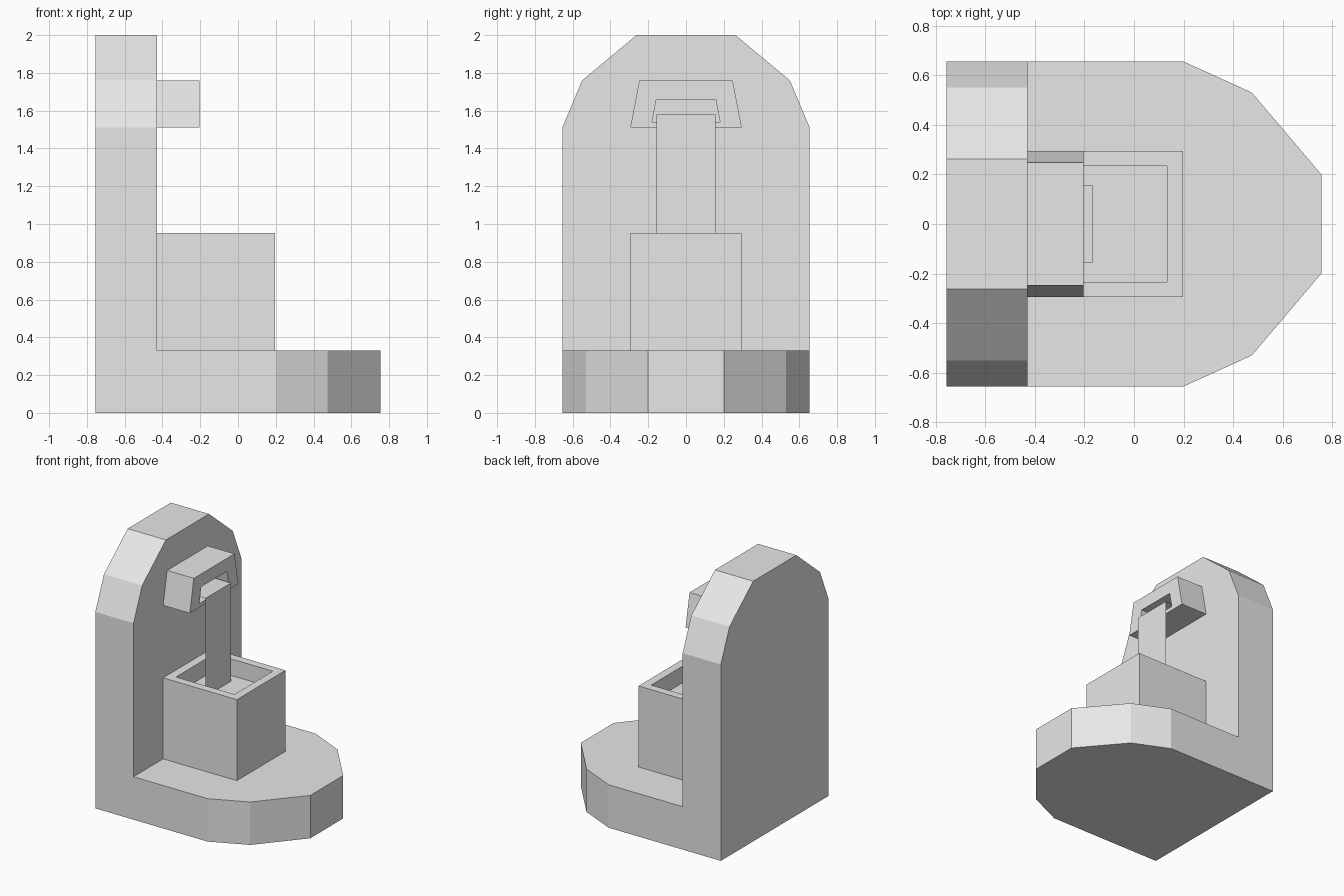
import bpy
import bmesh

cube = bpy.data.objects.get("Cube")
if cube:
    bpy.data.objects.remove(cube, do_unlink=True)

# One plain stone grey for everything
stone = bpy.data.materials.new("stone_grey")
stone.use_nodes = True
GREY = (0.8, 0.8, 0.8, 1)
stone.diffuse_color = GREY
stone.node_tree.nodes["Principled BSDF"].inputs["Base Color"].default_value = GREY


def finish(name, bm):
    mesh = bpy.data.meshes.new(name)
    bm.to_mesh(mesh)
    bm.free()
    mesh.materials.append(stone)
    obj = bpy.data.objects.new(name, mesh)
    bpy.context.collection.objects.link(obj)
    return obj


def loft(name, loops):
    """Skin a list of equal-length point loops and cap both ends."""
    bm = bmesh.new()
    rings = [[bm.verts.new(p) for p in loop] for loop in loops]
    for a, b in zip(rings, rings[1:]):
        for i in range(len(a)):
            j = (i + 1) % len(a)
            bm.faces.new((a[i], a[j], b[j], b[i]))
    bm.faces.new(rings[0])
    bm.faces.new(rings[-1])
    bmesh.ops.recalc_face_normals(bm, faces=bm.faces)
    return finish(name, bm)


def sheet(name, path, half_width):
    """Thin surface following an (x, z) path, spanning y."""
    bm = bmesh.new()
    rows = [[bm.verts.new((x, s * half_width, z)) for s in (-1, 1)] for x, z in path]
    for a, b in zip(rows, rows[1:]):
        bm.faces.new((a[0], b[0], b[1], a[1]))
    return finish(name, bm)


def mirrored(half):
    """Close a half outline of (y, other) points across y = 0."""
    return half + [(-y, v) for y, v in reversed(half)]


def at_x(outline, x):
    return [(x, y, z) for y, z in outline]


def at_z(outline, z):
    return [(x, y, z) for y, x in outline]


BACK, WALL, BASE_TOP = -0.755, -0.43, 0.33

# Upright back panel with a faceted arch top
arch = mirrored([(0.655, 0), (0.655, 1.51), (0.55, 1.76), (0.262, 2)])
loft("back_panel", [at_x(arch, BACK), at_x(arch, WALL)])

# Base slab with a faceted rounded end
slab = mirrored([(0.655, WALL), (0.655, 0.2), (0.53, 0.475), (0.2, 0.755)])
loft("base_slab", [at_z(slab, 0), at_z(slab, BASE_TOP)])

# Hollow square basin
outer = mirrored([(0.295, WALL), (0.295, 0.197)])
inner = mirrored([(0.233, -0.365), (0.233, 0.133)])
loft("basin", [at_z(outer, BASE_TOP), at_z(outer, 0.953),
               at_z(inner, 0.953), at_z(inner, 0.5)])

# Water surface in the basin
sheet("basin_water", [(-0.365, 0.825), (0.133, 0.825)], 0.233)

# Tapered spout with an opening
block = mirrored([(0.295, 1.51), (0.247, 1.76)])
mouth = mirrored([(0.18, 1.54), (0.157, 1.66)])
loft("spout", [at_x(block, WALL), at_x(block, -0.203),
               at_x(mouth, -0.203), at_x(mouth, -0.39)])

# Sheet of water leaving the spout and falling into the basin
sheet("falling_water", [(-0.39, 1.58), (-0.168, 1.58), (-0.168, 0.825)], 0.156)
